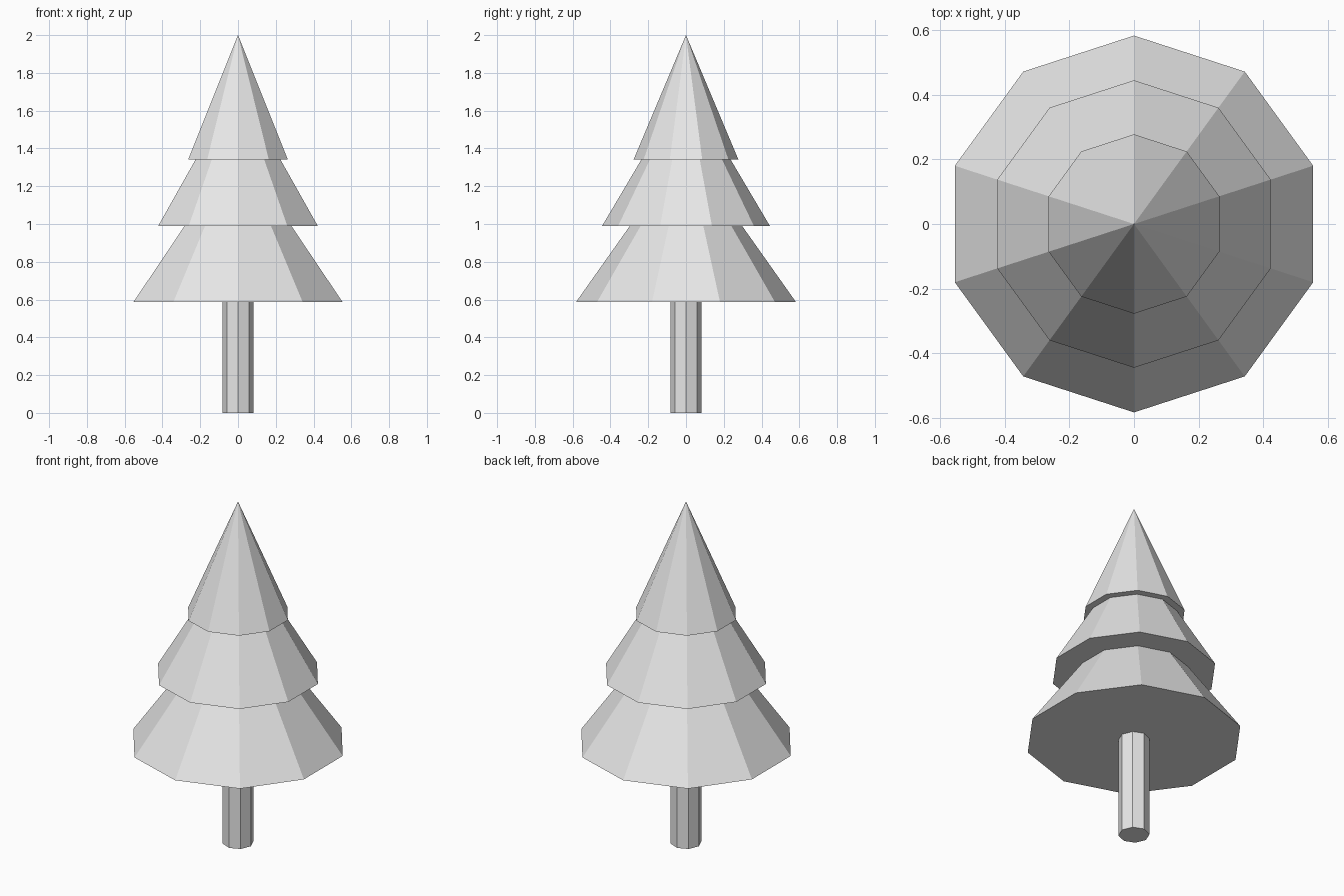
import bpy
import bmesh
from math import sin, cos, tau

if "Cube" in bpy.data.objects:
    bpy.data.objects.remove(bpy.data.objects["Cube"], do_unlink=True)

grey = bpy.data.materials.new("plain grey")
grey.use_nodes = True
colour = (0.8, 0.8, 0.8, 1)
grey.diffuse_color = colour
grey.node_tree.nodes["Principled BSDF"].inputs["Base Color"].default_value = colour


def ring(bm, sides, radius, z):
    """Regular polygon of vertices with its first corner at the back."""
    angles = [tau * i / sides for i in range(sides)]
    return [bm.verts.new((-radius * sin(a), radius * cos(a), z)) for a in angles]


def finish(bm, name):
    bmesh.ops.recalc_face_normals(bm, faces=bm.faces)
    mesh = bpy.data.meshes.new(name)
    bm.to_mesh(mesh)
    bm.free()
    mesh.materials.append(grey)
    obj = bpy.data.objects.new(name, mesh)
    bpy.context.collection.objects.link(obj)


def cone(name, sides, radius, base, tip):
    bm = bmesh.new()
    rim = ring(bm, sides, radius, base)
    apex = bm.verts.new((0, 0, tip))
    bm.faces.new(rim)
    for i in range(sides):
        bm.faces.new((rim[i - 1], rim[i], apex))
    finish(bm, name)


def prism(name, sides, radius, base, top):
    bm = bmesh.new()
    low = ring(bm, sides, radius, base)
    high = ring(bm, sides, radius, top)
    bm.faces.new(low)
    bm.faces.new(high)
    for i in range(sides):
        bm.faces.new((low[i - 1], low[i], high[i], high[i - 1]))
    finish(bm, name)


# Octagonal trunk, running slightly up into the foliage
prism("trunk", 8, 0.083, 0, 0.62)

# Three overlapping ten-sided foliage tiers
cone("lower_foliage", 10, 0.582, 0.587, 1.41)
cone("middle_foliage", 10, 0.444, 0.99, 1.74)
cone("upper_foliage", 10, 0.277, 1.342, 2)
